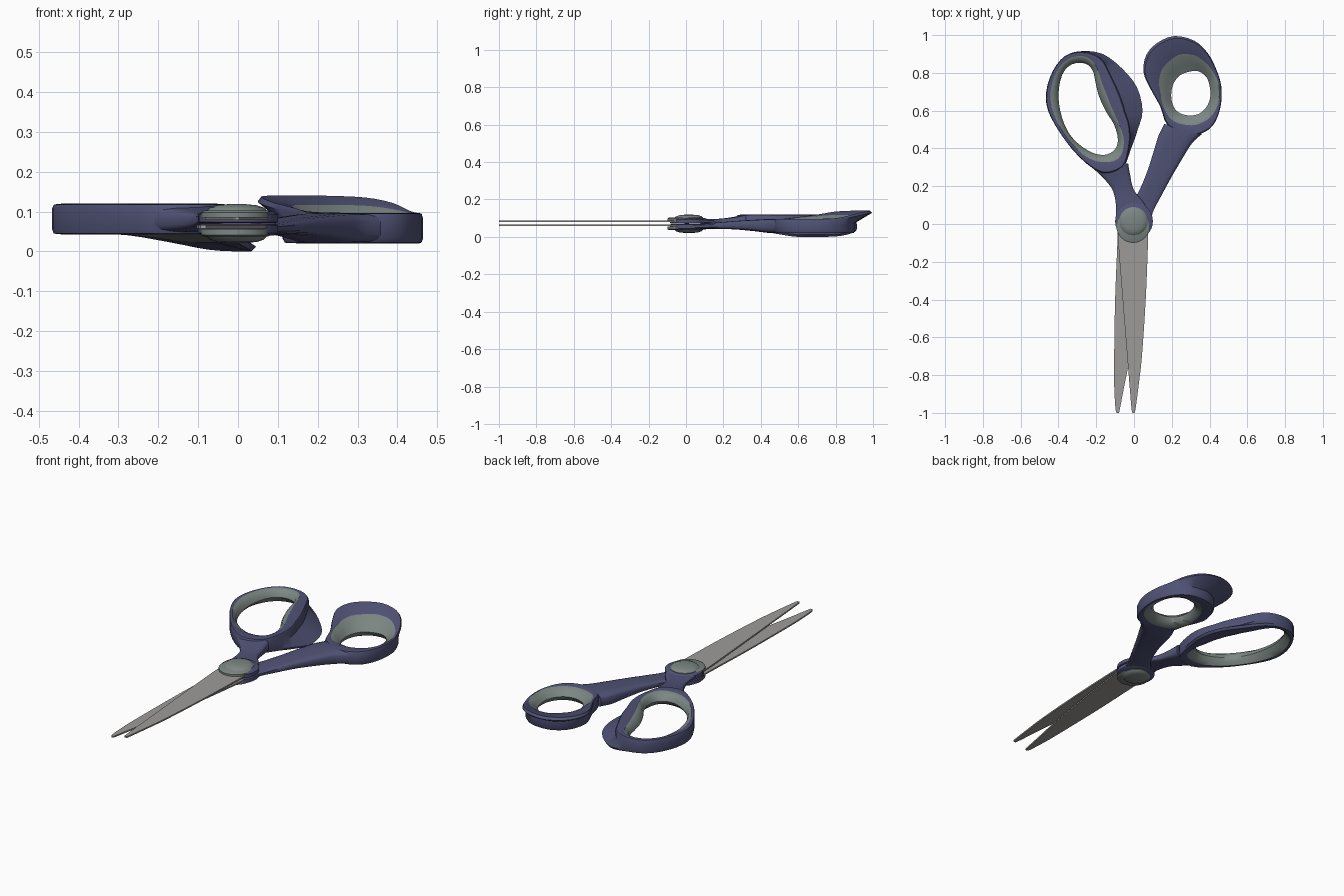
import bpy, bmesh, math
from mathutils import Vector

cube = bpy.data.objects.get("Cube")
if cube:
    bpy.data.objects.remove(cube, do_unlink=True)

HEIGHT = 0.14


def material(name, rgb):
    mat = bpy.data.materials.new(name)
    mat.use_nodes = True
    colour = (*rgb, 1)
    mat.diffuse_color = colour
    mat.node_tree.nodes["Principled BSDF"].inputs["Base Color"].default_value = colour
    return mat


NAVY = material("navy plastic", (0.08, 0.085, 0.18))
GREY = material("grey green rubber", (0.2, 0.24, 0.225))
STEEL = material("steel", (0.34, 0.33, 0.32))


def spline(rows, steps, closed):
    """Pass a smooth curve through rows of values."""
    count, result = len(rows), []

    def row(index):
        if closed:
            return Vector(rows[index % count])
        return Vector(rows[min(max(index, 0), count - 1)])

    for i in range(count if closed else count - 1):
        a, b, c, d = (row(i + k) for k in (-1, 0, 1, 2))
        for s in range(steps):
            t = s / steps
            result.append(b + (c - a) * (t / 2)
                          + (a * 2 - b * 5 + c * 4 - d) * (t * t / 2)
                          + (b * 3 - a - c * 3 + d) * (t ** 3 / 2))
    if not closed:
        result.append(row(count - 1))
    return result


def loft(name, rings, materials, closed=False, grey_sides=(), angle=40):
    """Skin a run of equal rings; grey_sides lists the strips in the second material."""
    bm = bmesh.new()
    loops = [[bm.verts.new(p) for p in ring] for ring in rings]
    sides = len(loops[0])
    pairs = list(zip(loops, loops[1:]))
    if closed:
        pairs.append((loops[-1], loops[0]))
    else:
        bm.faces.new(loops[0])
        bm.faces.new(loops[-1])
    for a, b in pairs:
        for j in range(sides):
            k = (j + 1) % sides
            face = bm.faces.new((a[j], a[k], b[k], b[j]))
            face.material_index = 1 if j in grey_sides else 0
    bmesh.ops.recalc_face_normals(bm, faces=bm.faces)
    mesh = bpy.data.meshes.new(name)
    bm.to_mesh(mesh)
    bm.free()
    obj = bpy.data.objects.new(name, mesh)
    bpy.context.collection.objects.link(obj)
    for mat in materials:
        mesh.materials.append(mat)
    bpy.ops.object.select_all(action="DESELECT")
    obj.select_set(True)
    bpy.context.view_layer.objects.active = obj
    bpy.ops.object.shade_smooth_by_angle(angle=math.radians(angle))
    return obj


def finger_loop(name, rows, flip):
    """Grip ring; each row holds outer x y, hole x y, rim share and flare."""
    rings = []
    for ox, oy, hx, hy, rim, flare in spline(rows, 3, True):
        flare = min(max(flare, 0), 1)
        outer, hole = Vector((ox, oy)), Vector((hx, hy))
        body = 1 - 0.48 * flare
        low_rim = min(rim, body * 0.85)
        tip = 0.095 + 0.045 * flare
        section = [
            (0.0, 0.06), (rim * 0.4 + 0.1 * flare, 0.08),
            (rim + 0.25 * flare, 0.097 + 0.02 * flare),
            (0.94, tip), (1.0, tip - 0.012),
            (body, 0.06 + 0.015 * flare), (body, 0.032),
            (body * 0.93, 0.022), (low_rim, 0.02), (low_rim * 0.3, 0.035),
        ]
        ring = []
        for share, z in section:
            p = hole.lerp(outer, share)
            ring.append((p.x, p.y, HEIGHT - z if flip else z))
        rings.append(ring)
    loft(name, rings, (NAVY, GREY), True, (0, 1, 8, 9))


def arm(name, rows, flip):
    """Shank; each row holds the left edge, the right edge, low z and high z."""
    rings = []
    for lx, ly, rx, ry, low, high in spline(rows, 4, False):
        mid = Vector(((lx + rx) / 2, (ly + ry) / 2))
        half = Vector(((rx - lx) / 2, (ry - ly) / 2))
        ring = []
        for i in range(16):
            a = math.tau * (i + 0.5) / 16
            u = math.copysign(abs(math.cos(a)) ** 0.5, math.cos(a))
            v = math.copysign(abs(math.sin(a)) ** 0.5, math.sin(a))
            p = mid + half * u
            z = (low + high) / 2 + v * (high - low) / 2
            ring.append((p.x, p.y, HEIGHT - z if flip else z))
        rings.append(ring)
    loft(name, rings, (NAVY,))


def turned(name, x, y, profile, mat):
    """Round part from radius and height pairs."""
    rings = [[(x + r * math.cos(math.tau * i / 32), y + r * math.sin(math.tau * i / 32), z)
              for i in range(32)] for r, z in profile]
    loft(name, rings, (mat,))


def blade(name, rows, low):
    """Flat blade; each row holds the two edges and y."""
    rings = [[(a, y, low), (b, y, low), (b, y, low + 0.008), (a, y, low + 0.008)]
             for a, b, y in spline(rows, 4, False)]
    loft(name, rings, (STEEL,), angle=25)


# Finger loops
finger_loop("left_finger_loop", [
    (0.30, 0.47, 0.31, 0.575, 0.5, 0), (0.38, 0.49, 0.355, 0.59, 0.5, 0),
    (0.43, 0.54, 0.39, 0.63, 0.6, 0), (0.46, 0.63, 0.405, 0.68, 0.75, 0),
    (0.462, 0.73, 0.40, 0.73, 0.8, 0), (0.435, 0.82, 0.385, 0.775, 0.65, 0.15),
    (0.39, 0.905, 0.35, 0.805, 0.4, 0.6), (0.32, 0.97, 0.315, 0.81, 0.3, 0.9),
    (0.215, 0.995, 0.27, 0.80, 0.25, 1), (0.125, 0.96, 0.235, 0.78, 0.2, 1),
    (0.065, 0.895, 0.21, 0.745, 0.2, 1), (0.05, 0.805, 0.198, 0.70, 0.22, 0.9),
    (0.085, 0.72, 0.20, 0.65, 0.35, 0.6), (0.14, 0.62, 0.22, 0.605, 0.7, 0.3),
    (0.18, 0.52, 0.26, 0.58, 0.6, 0.05)], False)
finger_loop("right_finger_loop", [
    (-0.17, 0.27, -0.165, 0.365, 0.4, 0), (-0.06, 0.30, -0.105, 0.39, 0.5, 0),
    (-0.015, 0.40, -0.085, 0.445, 0.45, 0.3), (0.02, 0.50, -0.105, 0.525, 0.25, 0.7),
    (0.045, 0.60, -0.145, 0.59, 0.2, 1), (0.015, 0.725, -0.185, 0.675, 0.2, 1),
    (-0.065, 0.825, -0.205, 0.755, 0.2, 0.9), (-0.165, 0.90, -0.22, 0.815, 0.3, 0.5),
    (-0.275, 0.915, -0.26, 0.85, 0.6, 0.1), (-0.365, 0.89, -0.33, 0.845, 0.6, 0),
    (-0.43, 0.81, -0.38, 0.79, 0.65, 0), (-0.465, 0.70, -0.40, 0.68, 0.65, 0),
    (-0.455, 0.60, -0.38, 0.56, 0.6, 0), (-0.39, 0.48, -0.33, 0.46, 0.6, 0),
    (-0.29, 0.355, -0.245, 0.39, 0.6, 0)], True)

# Arms joining the loops to the pivot
arm("left_arm", [
    (-0.09, 0, 0.09, -0.01, 0.043, 0.07), (-0.05, 0.09, 0.10, 0.06, 0.043, 0.07),
    (0.015, 0.155, 0.14, 0.14, 0.043, 0.075), (0.07, 0.28, 0.20, 0.25, 0.04, 0.085),
    (0.105, 0.39, 0.265, 0.36, 0.03, 0.092), (0.13, 0.47, 0.31, 0.43, 0.021, 0.096),
    (0.16, 0.53, 0.36, 0.475, 0.021, 0.096)], False)
arm("right_arm", [
    (-0.10, -0.01, 0.09, 0, 0.043, 0.07), (-0.095, 0.08, 0.06, 0.10, 0.043, 0.07),
    (-0.11, 0.17, 0, 0.18, 0.043, 0.078), (-0.155, 0.235, -0.02, 0.26, 0.035, 0.088),
    (-0.24, 0.315, -0.03, 0.32, 0.021, 0.095)], True)

# Pivot: navy hubs, grey collar and domed caps
for side, flip in (("lower", False), ("upper", True)):
    def level(pairs):
        return [(r, HEIGHT - z if flip else z) for r, z in pairs]
    turned(side + "_hub", 0, 0.015,
           level([(0.09, 0.04), (0.10, 0.046), (0.10, 0.066), (0.095, 0.069)]), NAVY)
    turned(side + "_collar", -0.005, -0.012,
           level([(0.08, 0.037), (0.088, 0.042), (0.088, 0.056)]), GREY)
    turned(side + "_pivot_cap", -0.003, 0.015,
           level([(0.02, 0.021), (0.05, 0.024), (0.068, 0.03), (0.075, 0.037),
                  (0.075, 0.06)]), GREY)

# Crossed blades
blade("right_blade", [
    (-0.085, 0.07, 0.03), (-0.088, 0.07, -0.1), (-0.10, 0.03, -0.4),
    (-0.105, -0.02, -0.7), (-0.105, -0.05, -0.85), (-0.098, -0.075, -0.98),
    (-0.09, -0.08, -1)], 0.058)
blade("left_blade", [
    (-0.085, 0.075, 0.03), (-0.083, 0.074, -0.1), (-0.06, 0.062, -0.4),
    (-0.036, 0.042, -0.7), (-0.024, 0.025, -0.85), (-0.013, 0.008, -0.98),
    (-0.008, 0.002, -1)], 0.079)
